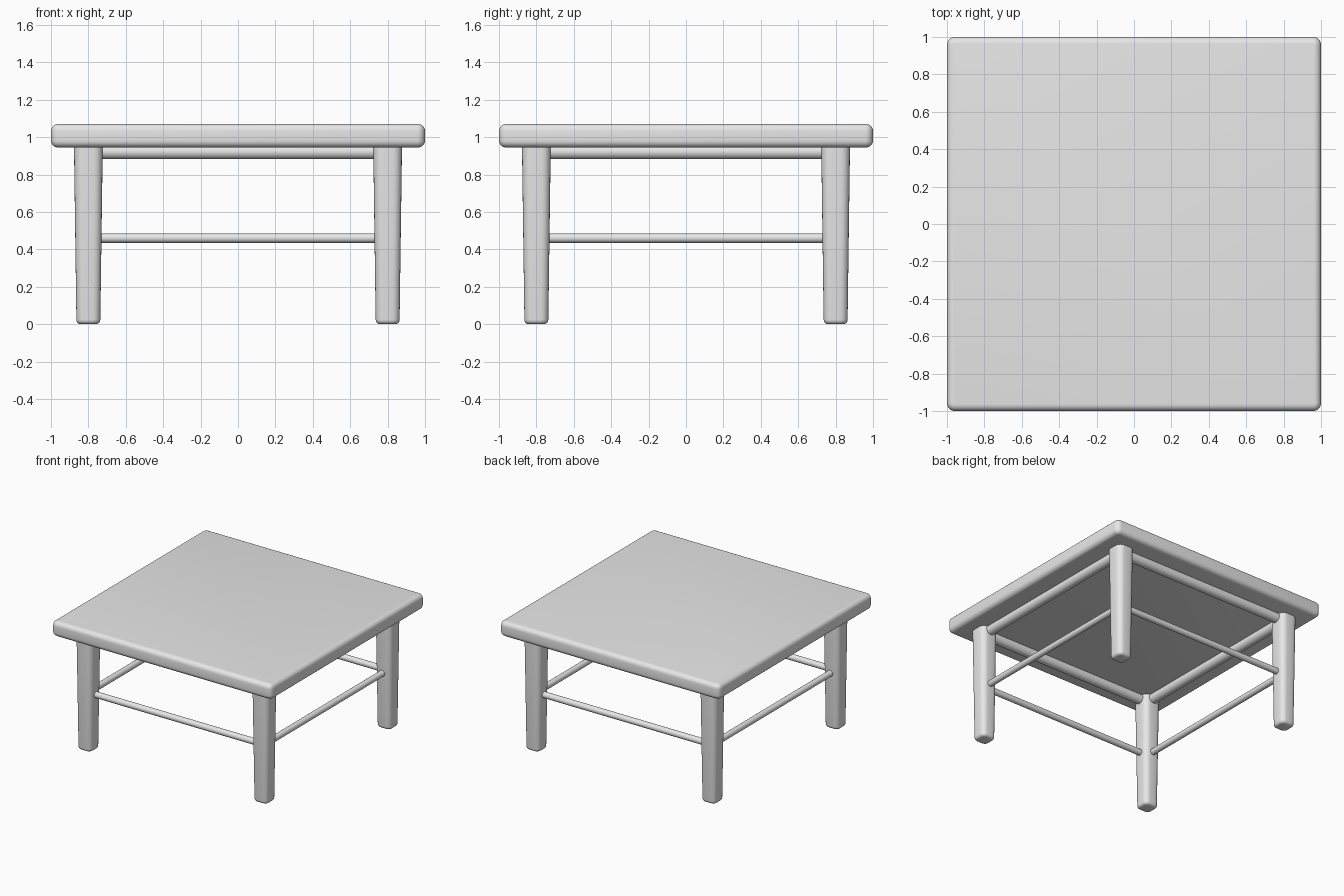
import bpy
import bmesh
import math

cube = bpy.data.objects.get("Cube")
if cube:
    bpy.data.objects.remove(cube, do_unlink=True)

grey = bpy.data.materials.new("light_grey")
grey.use_nodes = True
COLOUR = (0.8, 0.8, 0.8, 1)
grey.diffuse_color = COLOUR
grey.node_tree.nodes["Principled BSDF"].inputs["Base Color"].default_value = COLOUR

LEG = 0.8          # leg centre offset
UNDERSIDE = 0.945  # underside of the top
TOP = 1.07


def finish(bm, name):
    """Turn a bmesh into a smooth-shaded object."""
    bmesh.ops.recalc_face_normals(bm, faces=bm.faces)
    mesh = bpy.data.meshes.new(name)
    bm.to_mesh(mesh)
    bm.free()
    mesh.materials.append(grey)
    obj = bpy.data.objects.new(name, mesh)
    bpy.context.collection.objects.link(obj)
    bpy.ops.object.select_all(action='DESELECT')
    obj.select_set(True)
    bpy.context.view_layer.objects.active = obj
    bpy.ops.object.shade_smooth_by_angle(angle=math.radians(40))
    return obj


def rounded_ring(bm, half, radius, z, steps=5):
    """One rounded-square ring of vertices."""
    ring = []
    for corner in range(4):
        mid = math.pi / 4 + corner * math.pi / 2
        cx = math.copysign(half - radius, math.cos(mid))
        cy = math.copysign(half - radius, math.sin(mid))
        for i in range(steps + 1):
            a = corner * math.pi / 2 + i / steps * math.pi / 2
            ring.append(bm.verts.new((cx + radius * math.cos(a), cy + radius * math.sin(a), z)))
    return ring


def rounded_post(name, sections):
    """Loft rounded squares given as (half width, corner radius, height)."""
    bm = bmesh.new()
    rings = [rounded_ring(bm, *s) for s in sections]
    for low, high in zip(rings, rings[1:]):
        for i in range(len(low)):
            j = (i + 1) % len(low)
            bm.faces.new((low[i], low[j], high[j], high[i]))
    bm.faces.new(rings[0][::-1])
    bm.faces.new(rings[-1])
    return finish(bm, name)


def quarter(half, radius, z, edge, up):
    """Sections rounding an end; up = 1 for the upper end, -1 for the lower."""
    out = []
    for i in range(6):
        a = i / 5 * math.pi / 2
        inset = edge * (1 - math.cos(a))
        out.append((half - inset, radius - inset, z - up * edge * (1 - math.sin(a))))
    return out if up > 0 else out[::-1]


# Table top with softened edges
rounded_post("table_top", quarter(1, 0.042, UNDERSIDE, 0.036, -1) + quarter(1, 0.042, TOP, 0.036, 1))

# Tapered legs with rounded feet
for side, x in (("left", LEG), ("right", -LEG)):
    for end, y in (("front", -LEG), ("back", LEG)):
        leg = rounded_post(f"{end}_{side}_leg",
                           quarter(0.064, 0.04, 0, 0.024, -1) + [(0.077, 0.048, UNDERSIDE + 0.01)])
        leg.location = (x, y, 0)

# Round rails: thick ones under the top, thin stretchers lower down
for kind, radius, z in (("upper_rail", 0.04, 0.922), ("stretcher", 0.025, 0.46)):
    for k, place in enumerate(("front", "left", "back", "right")):
        bm = bmesh.new()
        bmesh.ops.create_cone(bm, cap_ends=True, segments=24, radius1=radius,
                              radius2=radius, depth=2 * LEG - 0.08)
        rail = finish(bm, f"{place}_{kind}")
        angle = k * math.pi / 2
        rail.rotation_euler = (0, math.pi / 2, angle)
        rail.location = (LEG * math.sin(angle), -LEG * math.cos(angle), z)
